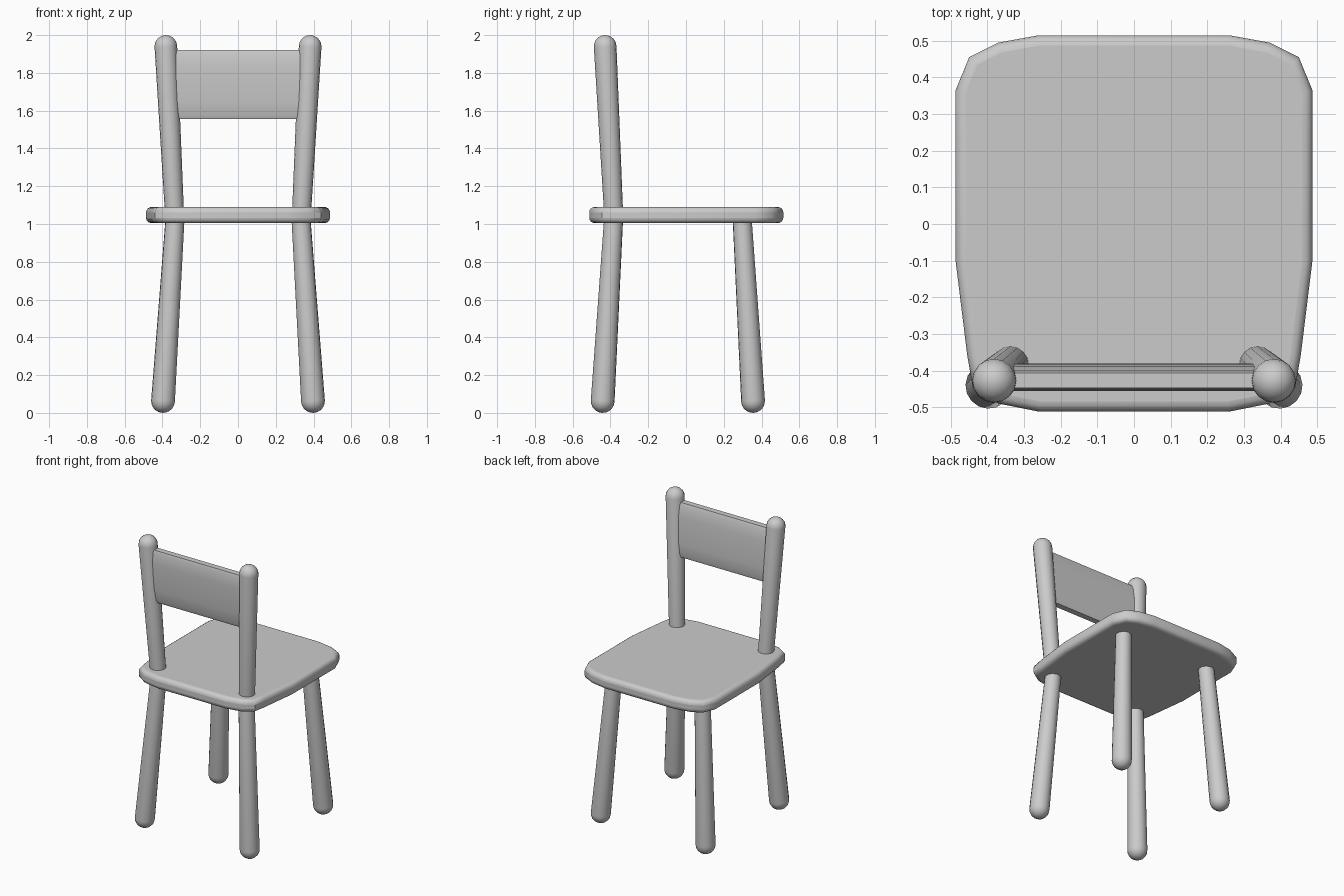
import bpy, bmesh, math
from mathutils import Vector

if "Cube" in bpy.data.objects:
    bpy.data.objects.remove(bpy.data.objects["Cube"])


def finish(name, bm, angle=45, mirror=False, bevel=0.0):
    bmesh.ops.recalc_face_normals(bm, faces=bm.faces[:])
    me = bpy.data.meshes.new(name)
    bm.to_mesh(me)
    bm.free()
    ob = bpy.data.objects.new(name, me)
    bpy.context.collection.objects.link(ob)
    bpy.ops.object.select_all(action='DESELECT')
    ob.select_set(True)
    bpy.context.view_layer.objects.active = ob
    bpy.ops.object.shade_smooth_by_angle(angle=math.radians(angle))
    if bevel:
        m = ob.modifiers.new("rounded_edges", 'BEVEL')
        m.width, m.segments = bevel, 4
        m.limit_method, m.angle_limit = 'ANGLE', math.radians(60)
    if mirror:
        ob.modifiers.new("mirror", 'MIRROR')
    return ob


def rod(name, start, end, r0, r1, sides=16):
    """Tapered rod with a dome centred on its outer end, mirrored across x."""
    a, b = Vector(start), Vector(end)
    axis = (b - a).normalized()
    rot = axis.to_track_quat('Z', 'Y')
    length = (b - a).length
    profile = [(r0, 0.0)]
    for i in range(5):
        t = math.radians(18 * i)
        profile.append((r1 * math.cos(t), length + r1 * math.sin(t)))
    bm = bmesh.new()
    rings = []
    for r, h in profile:
        rings.append([bm.verts.new(a + rot @ Vector((
            r * math.cos(2 * math.pi * k / sides),
            r * math.sin(2 * math.pi * k / sides), h))) for k in range(sides)])
    tip = bm.verts.new(b + axis * r1)
    for lo, hi in zip(rings, rings[1:]):
        for k in range(sides):
            n = (k + 1) % sides
            bm.faces.new((lo[k], lo[n], hi[n], hi[k]))
    for k in range(sides):
        bm.faces.new((rings[-1][k], rings[-1][(k + 1) % sides], tip))
    bm.faces.new(rings[0][::-1])
    return finish(name, bm, mirror=True)


def prism(bm, lower, upper):
    lo = [bm.verts.new(p) for p in lower]
    hi = [bm.verts.new(p) for p in upper]
    bm.faces.new(lo[::-1])
    bm.faces.new(hi)
    for k in range(len(lo)):
        n = (k + 1) % len(lo)
        bm.faces.new((lo[k], lo[n], hi[n], hi[k]))


# Seat: rounded outline, narrower on the backrest side
half = [(0.26, -0.512), (0.37, -0.49), (0.44, -0.445), (0.455, -0.36),
        (0.487, -0.10), (0.487, 0.365), (0.45, 0.455), (0.37, 0.495), (0.26, 0.515)]
outline = half + [(-x, y) for x, y in reversed(half)]
bm = bmesh.new()
prism(bm, [(x, y, 1.005) for x, y in outline], [(x, y, 1.09) for x, y in outline])
finish("seat", bm, bevel=0.028)

# Legs and backrest posts
rod("backrest_leg", (0.332, -0.382, 1.05), (0.397, -0.441, 0.063), 0.050, 0.063)
rod("open_side_leg", (0.332, 0.296, 1.05), (0.397, 0.355, 0.063), 0.050, 0.063)
rod("backrest_post", (0.335, -0.382, 1.03), (0.382, -0.428, 1.94), 0.050, 0.060)

# Backrest panel: slim, gently bulged section leaning with the posts
section = [(-0.020, 1.555), (-0.027, 1.575), (-0.033, 1.65), (-0.034, 1.74),
           (-0.033, 1.83), (-0.027, 1.90), (-0.020, 1.92)]
section += [(-y, z) for y, z in reversed(section)]
bm = bmesh.new()


def panel_end(side):
    pts = []
    for y, z in section:
        t = (z - 1.03) / 0.91
        pts.append((side * (0.335 + 0.047 * t - 0.01), -0.382 - 0.046 * t + y, z))
    return pts


prism(bm, panel_end(-1), panel_end(1))
finish("backrest_panel", bm, angle=60)
